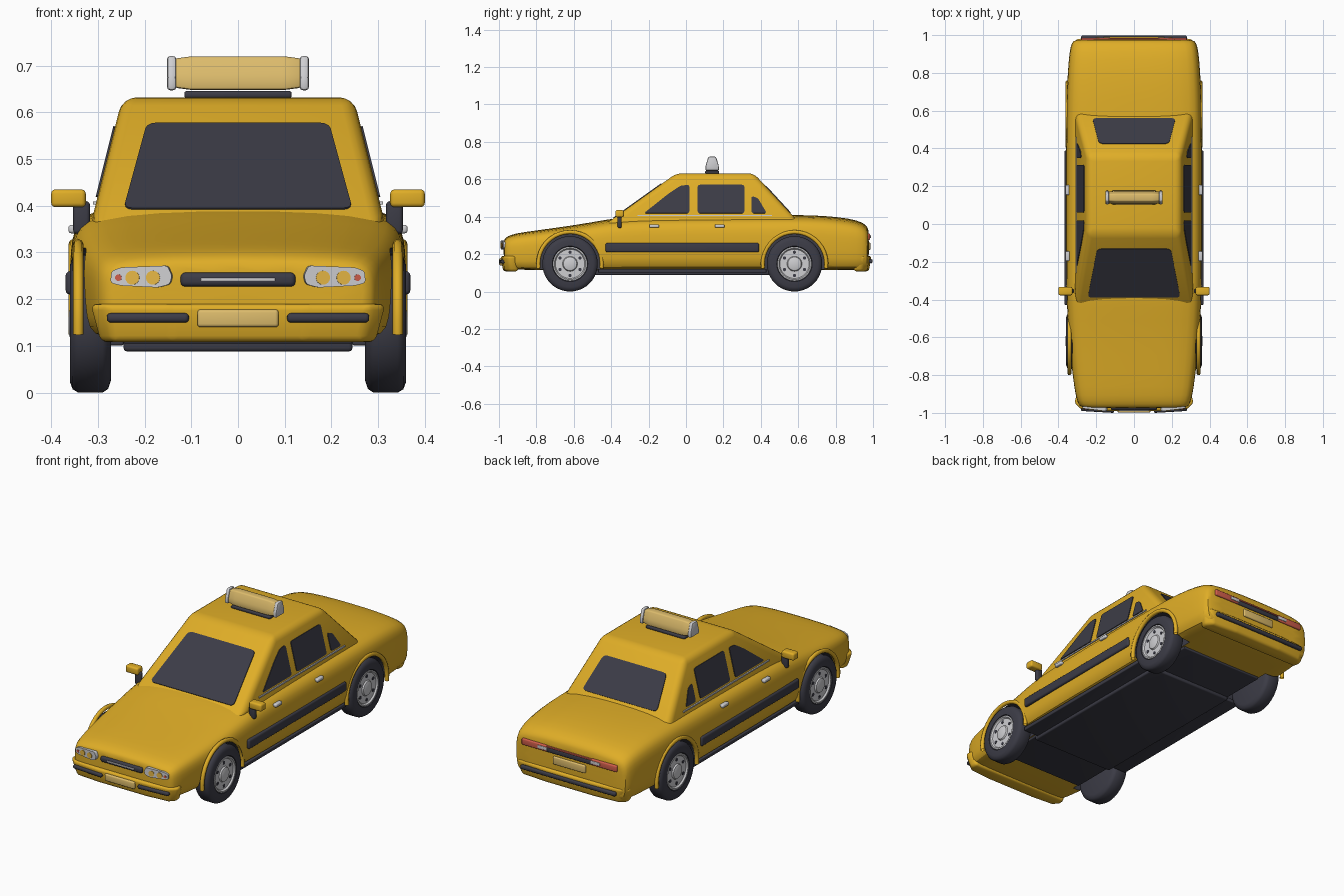
import bpy, bmesh, math
from mathutils import Vector, Matrix

if "Cube" in bpy.data.objects:
    bpy.data.objects.remove(bpy.data.objects["Cube"])


def material(name, r, g, b):
    m = bpy.data.materials.new(name)
    m.diffuse_color = (r, g, b, 1)
    m.use_nodes = True
    m.node_tree.nodes["Principled BSDF"].inputs["Base Color"].default_value = m.diffuse_color
    return m


YELLOW = material("cab yellow", 0.74, 0.42, 0.02)
DARK = material("dark rubber and glass", 0.045, 0.045, 0.062)
TAN = material("tan panel", 0.72, 0.50, 0.15)
SILVER = material("silver trim", 0.62, 0.62, 0.64)
RED = material("red lamp", 0.62, 0.11, 0.07)
AMBER = material("amber lamp", 0.80, 0.48, 0.06)


def finish(name, bm, *mats, angle=40):
    bmesh.ops.recalc_face_normals(bm, faces=bm.faces[:])
    me = bpy.data.meshes.new(name)
    bm.to_mesh(me)
    bm.free()
    ob = bpy.data.objects.new(name, me)
    bpy.context.collection.objects.link(ob)
    for m in mats:
        me.materials.append(m)
    shade(ob, angle)
    return ob


def shade(ob, angle=40):
    bpy.ops.object.select_all(action='DESELECT')
    ob.select_set(True)
    bpy.context.view_layer.objects.active = ob
    bpy.ops.object.shade_smooth_by_angle(angle=math.radians(angle))


def round_edges(bm, width, seg=3):
    bmesh.ops.bevel(bm, geom=bm.edges[:], offset=width, segments=seg,
                    profile=0.5, affect='EDGES', clamp_overlap=True)


def box(name, c, size, mat, bevel=0.0, rot=0.0):
    bm = bmesh.new()
    bmesh.ops.create_cube(bm, size=1)
    bmesh.ops.scale(bm, vec=size, verts=bm.verts[:])
    if bevel:
        round_edges(bm, bevel)
    bm.transform(Matrix.Translation(c) @ Matrix.Rotation(rot, 4, 'Z'))
    return finish(name, bm, mat)


def plate(name, pts, thick, mat, corner=0.012):
    """Flat polygon with rounded corners, thickened evenly about its plane."""
    bm = bmesh.new()
    f = bm.faces.new([bm.verts.new(p) for p in pts])
    if corner:
        bmesh.ops.bevel(bm, geom=bm.verts[:], offset=corner, segments=3,
                        profile=0.5, affect='VERTICES')
    f = bm.faces[:][0]
    f.normal_update()
    n = f.normal.copy()
    bmesh.ops.translate(bm, vec=-n * thick / 2, verts=bm.verts[:])
    r = bmesh.ops.extrude_face_region(bm, geom=[f])
    bmesh.ops.translate(bm, vec=n * thick, verts=[v for v in r['geom'] if isinstance(v, bmesh.types.BMVert)])
    return finish(name, bm, mat)


def lathe(name, profile, c, mat, steps=36, side=1):
    """Turn (x, radius) points about the x axis through c."""
    bm = bmesh.new()
    vs = [bm.verts.new((x * side, 0, r)) for x, r in profile]
    es = [bm.edges.new(p) for p in zip(vs, vs[1:])]
    bmesh.ops.spin(bm, geom=vs + es, cent=(0, 0, 0), axis=(1, 0, 0),
                   angle=2 * math.pi, steps=steps, use_merge=True)
    bmesh.ops.remove_doubles(bm, verts=bm.verts[:], dist=1e-5)
    bm.transform(Matrix.Translation(c))
    return finish(name, bm, mat)


# --- lower body: lofted sections (y, half width, bottom, top)
stations = [(-0.975, .265, .15, .272), (-0.968, .285, .135, .285), (-0.94, .302, .122, .302),
            (-0.88, .315, .115, .315), (-0.70, .338, .115, .338), (-0.50, .352, .115, .368),
            (-0.38, .358, .115, .392), (-0.20, .36, .115, .402), (0.20, .36, .115, .405),
            (0.57, .36, .115, .408), (0.74, .355, .115, .404), (0.88, .346, .115, .388),
            (0.945, .336, .118, .368), (0.97, .322, .125, .345), (0.978, .305, .135, .325)]
half = [(.0, .0), (.80, .0), (.95, .03), (.995, .2), (1.0, .55), (.99, .74),
        (.95, .87), (.85, .955), (.5, 1.0), (.0, 1.01)]
bm = bmesh.new()
rings = []
for y, w, b, t in stations:
    loop = half + [(-u, v) for u, v in half[-2:0:-1]]
    rings.append([bm.verts.new((u * w, y, b + v * (t - b))) for u, v in loop])
for a, b in zip(rings, rings[1:]):
    for i in range(len(a)):
        j = (i + 1) % len(a)
        bm.faces.new((a[i], a[j], b[j], b[i]))
bm.faces.new(rings[0])
bm.faces.new(rings[-1])
body = finish("body", bm, YELLOW, DARK)
body.modifiers.new("smooth", 'SUBSURF').levels = 1

# --- wheel wells cut from the body, lined dark
AXLES, HUB_Z = (-0.62, 0.58), 0.148
cutters = []
for y in AXLES:
    for s in (1, -1):
        cut = lathe("well_cutter", [(.25, 0), (.25, .162), (.5, .162), (.5, 0)],
                    (0, y, HUB_Z), YELLOW, 40, s)
        cut.data.materials.append(DARK)
        for p in cut.data.polygons:
            p.material_index = 1
        cut.hide_render = True
        mod = body.modifiers.new("well", 'BOOLEAN')
        mod.object, mod.operation, mod.solver = cut, 'DIFFERENCE', 'EXACT'
        cutters.append(cut)
bpy.context.view_layer.objects.active = body
for m in body.modifiers[:]:
    bpy.ops.object.modifier_apply(modifier=m.name)
for c in cutters:
    bpy.data.objects.remove(c)
shade(body, 35)

# --- cabin: tapered block with rounded edges
front_y = lambda z: -.39 + (z - .39) * 1.4
back_y = lambda z: .585 - (z - .39) * .92
side_x = lambda z: .308 - (z - .39) * .25
bm = bmesh.new()
lo, hi = [[bm.verts.new((s * side_x(z), f(z), z))
           for s, f in ((-1, front_y), (1, front_y), (1, back_y), (-1, back_y))] for z in (.35, .632)]
bm.faces.new(lo)
bm.faces.new(hi)
for i in range(4):
    j = (i + 1) % 4
    bm.faces.new((lo[i], lo[j], hi[j], hi[i]))
round_edges(bm, .03, 4)
finish("cabin", bm, YELLOW)

# --- glass
plate("windscreen", [(x, front_y(z), z) for x, z in
                     ((-.245, .392), (.245, .392), (.195, .575), (-.195, .575))], .008, DARK, .02)
plate("rear_window", [(x, back_y(z), z) for x, z in
                      ((-.22, .42), (.22, .42), (.185, .565), (-.185, .565))], .008, DARK, .02)
panes = {"front_side_window": ((-.225, .418), (.018, .418), (.018, .57), (-.03, .565), (-.09, .525)),
         "rear_side_window": ((.062, .418), (.312, .418), (.312, .57), (.062, .57)),
         "quarter_window": ((.35, .418), (.432, .418), (.385, .498), (.35, .51))}
for s in (1, -1):
    for name, pts in panes.items():
        plate(name, [(s * side_x(z), y, z) for y, z in pts], .008, DARK)
    # belt trim, side strip, handles
    box("belt_trim", (s * .304, .1, .406), (.012, .72, .007), SILVER)
    box("side_strip", (s * .358, -.02, .235), (.022, .82, .05), DARK, .009)
    for y in (-.17, .18):
        box("door_handle", (s * .352, y, .35), (.022, .052, .018), SILVER, .006)
    # mirrors
    box("mirror_stem", (s * .335, -.355, .375), (.036, .022, .07), DARK, .008)
    box("mirror", (s * .363, -.355, .416), (.074, .045, .038), YELLOW, .009)

# --- wheels and arch flares
for y in AXLES:
    for s in (1, -1):
        c = (0, y, HUB_Z)
        lathe("tyre", [(.272, 0), (.272, .122), (.278, .14), (.29, .148), (.342, .148), (.354, .141),
                       (.36, .125), (.36, .095), (.345, .088), (.345, 0)], c, DARK, 40, s)
        lathe("rim", [(.344, .092), (.358, .091), (.359, .084), (.351, .078), (.351, .04),
                      (.358, .036), (.362, .024), (.363, 0)], c, SILVER, 32, s)
        for k in range(6):
            a = k * math.pi / 3 + math.pi / 6
            lathe("rim_hole", [(.349, 0), (.349, .009), (.353, .009), (.353, 0)],
                  (0, y + .062 * math.cos(a), HUB_Z + .062 * math.sin(a)), DARK, 10, s)
        # half ring swept over the wheel
        w = .342 if y < 0 else .352
        cu = bpy.data.curves.new("arch_flare", 'CURVE')
        cu.dimensions, cu.bevel_depth, cu.bevel_resolution = '3D', .011, 2
        sp = cu.splines.new('POLY')
        sp.points.add(20)
        for k, p in enumerate(sp.points):
            a = math.radians(-8 + 196 * k / 20)
            p.co = (s * w, y + .17 * math.cos(a), HUB_Z + .17 * math.sin(a), 1)
        cu.materials.append(YELLOW)
        bpy.context.collection.objects.link(bpy.data.objects.new("arch_flare", cu))

# --- underside
box("floor_pan", (0, -.02, .115), (.49, 1.42, .02), DARK, .004)
box("chassis", (0, -.02, .104), (.49, .94, .032), DARK, .008)
for s in (1, -1):
    box("sill", (s * .29, -.02, .111), (.09, .90, .02), DARK, .004)

# --- bumpers: plan outline raised and rounded
for e, name, w in ((-1, "front", 0), (1, "rear", .02)):
    plan = [(.31 + w, .91), (.318 + w, .95), (.285 + w, .982), (.15, .992)]
    plan += [(-x, y) for x, y in plan[::-1]]
    bm = bmesh.new()
    f = bm.faces.new([bm.verts.new((x, e * y, .108)) for x, y in plan])
    r = bmesh.ops.extrude_face_region(bm, geom=[f])
    up = [v for v in r['geom'] if isinstance(v, bmesh.types.BMVert)]
    bmesh.ops.translate(bm, vec=(0, 0, .082), verts=up)
    for v in bm.verts:  # tuck the lower lip in
        if v.co.z < .15:
            v.co.x *= .93
            v.co.y *= .985
    round_edges(bm, .014)
    finish(name + "_bumper", bm, YELLOW)
for s in (1, -1):
    box("front_bumper_strip", (s * .193, -.984, .16), (.176, .022, .02), DARK, .008, s * .06)
box("rear_bumper_strip", (0, .988, .162), (.56, .02, .022), DARK, .008)
box("front_number_panel", (0, -.988, .159), (.174, .022, .038), TAN, .007)
box("rear_number_panel", (0, .978, .242), (.19, .016, .042), TAN, .006)

# --- nose: grille and headlamps
box("grille", (0, -.974, .242), (.246, .024, .03), DARK, .01)
box("grille_bar", (0, -.986, .242), (.16, .008, .007), SILVER, .002)
for s in (1, -1):
    at = lambda x, z, d: (s * x, -.981 + (x - .14) * .12 - d, z)
    plate("headlamp", [at(x, z, 0) for x, z in ((.14, .25), (.15, .272), (.25, .268), (.27, .26),
                                               (.272, .235), (.25, .229), (.17, .225), (.145, .232))],
          .022, SILVER, .006)
    for x, r, m in ((.182, .015, AMBER), (.226, .015, AMBER), (.256, .007, RED)):
        ring = [at(x + r * math.cos(k * math.pi / 8), .246 + r * math.sin(k * math.pi / 8), .0115)
                for k in range(16)]
        plate("lamp_lens", ring, .005, m, 0)

# --- tail lamps
box("tail_bar", (0, .976, .288), (.30, .016, .024), DARK, .005)
for s in (1, -1):
    box("tail_lamp", (s * .205, .976, .293), (.15, .018, .034), RED, .006)
    box("reverse_lamp", (s * .155, .984, .293), (.055, .008, .016), SILVER, .002)
box("tail_trim", (0, .978, .304), (.27, .012, .008), RED, .002)

# --- roof sign
box("sign_base", (0, .14, .638), (.23, .075, .016), DARK, .006)


def sign_part(name, xs, mat, bevel):
    """Rounded trapezoid section stretched along x; xs holds (x, scale)."""
    sec = [(-.036, .648), (.036, .648), (.034, .675), (.02, .72), (-.02, .72), (-.034, .675)]
    bm = bmesh.new()
    rs = [[bm.verts.new((x, .14 + y * k, .684 + (z - .684) * k)) for y, z in sec] for x, k in xs]
    for a, b in zip(rs, rs[1:]):
        for i in range(6):
            j = (i + 1) % 6
            bm.faces.new((a[i], a[j], b[j], b[i]))
    bm.faces.new(rs[0])
    bm.faces.new(rs[-1])
    round_edges(bm, bevel, 2)
    finish(name, bm, mat)


sign_part("sign_panel", [(-.137, .86), (-.1, 1), (.1, 1), (.137, .86)], TAN, .006)
for s in (1, -1):
    sign_part("sign_cap", [(s * .132, 1.02), (s * .152, 1.02)], SILVER, .007)
